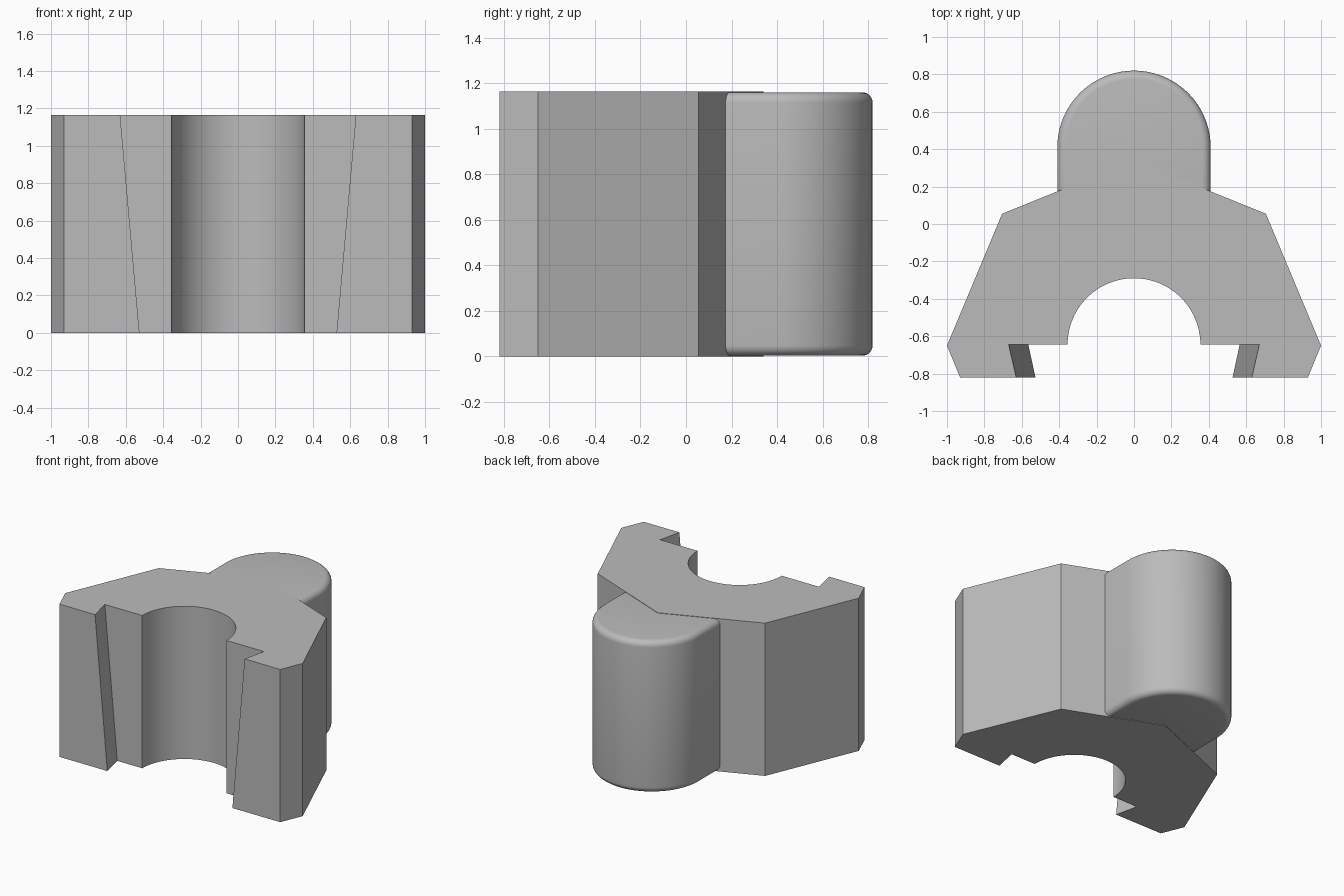
import bpy, bmesh
from math import pi, sin, cos, radians

if "Cube" in bpy.data.objects:
    bpy.data.objects.remove(bpy.data.objects["Cube"], do_unlink=True)

HEIGHT = 1.163

grey = bpy.data.materials.new("plain grey")
grey.use_nodes = True
colour = (0.5, 0.5, 0.5, 1)
grey.diffuse_color = colour
grey.node_tree.nodes["Principled BSDF"].inputs["Base Color"].default_value = colour


def arc(cx, cy, r, start, end, steps):
    return [(cx + r * cos(start + (end - start) * i / steps),
             cy + r * sin(start + (end - start) * i / steps)) for i in range(steps + 1)]


def loft(name, low, high, z0, z1, rounding=0):
    """Solid between two matching outlines, with optional rounded rims."""
    bm = bmesh.new()
    a = [bm.verts.new((x, y, z0)) for x, y in low]
    b = [bm.verts.new((x, y, z1)) for x, y in high]
    n = len(a)
    caps = [bm.faces.new(a), bm.faces.new(b)]
    for i in range(n):
        j = (i + 1) % n
        bm.faces.new((a[i], a[j], b[j], b[i]))
    bmesh.ops.recalc_face_normals(bm, faces=bm.faces)
    if rounding:
        rims = list({e for f in caps for e in f.edges})
        bmesh.ops.bevel(bm, geom=rims, offset=rounding, segments=6,
                        profile=0.5, affect='EDGES')
    mesh = bpy.data.meshes.new(name)
    bm.to_mesh(mesh)
    bm.free()
    mesh.materials.append(grey)
    obj = bpy.data.objects.new(name, mesh)
    bpy.context.collection.objects.link(obj)
    bpy.ops.object.select_all(action='DESELECT')
    obj.select_set(True)
    bpy.context.view_layer.objects.active = obj
    bpy.ops.object.shade_smooth_by_angle(angle=radians(20))
    return obj


def body_outline(slot_inner, slot_mouth):
    """Mirrored block outline with a half-round bore and undercut slot."""
    side = [(slot_inner, -0.645), (slot_mouth, -0.82), (0.93, -0.82),
            (1, -0.65), (0.705, 0.055)]
    bore = arc(0, -0.645, 0.355, pi, 0, 48)
    return bore + side + [(0, 0.34)] + [(-x, y) for x, y in reversed(side)]


# Block whose dovetail slot widens towards the top
loft("slotted_body", body_outline(0.565, 0.527), body_outline(0.67, 0.63), 0, HEIGHT)

# Round-ended boss at the back with softened rims
boss = [(-0.41, 0), (0.41, 0)] + arc(0, 0.41, 0.41, 0, pi, 48)
loft("rear_boss", boss, boss, 0.003, HEIGHT - 0.003, rounding=0.045)
